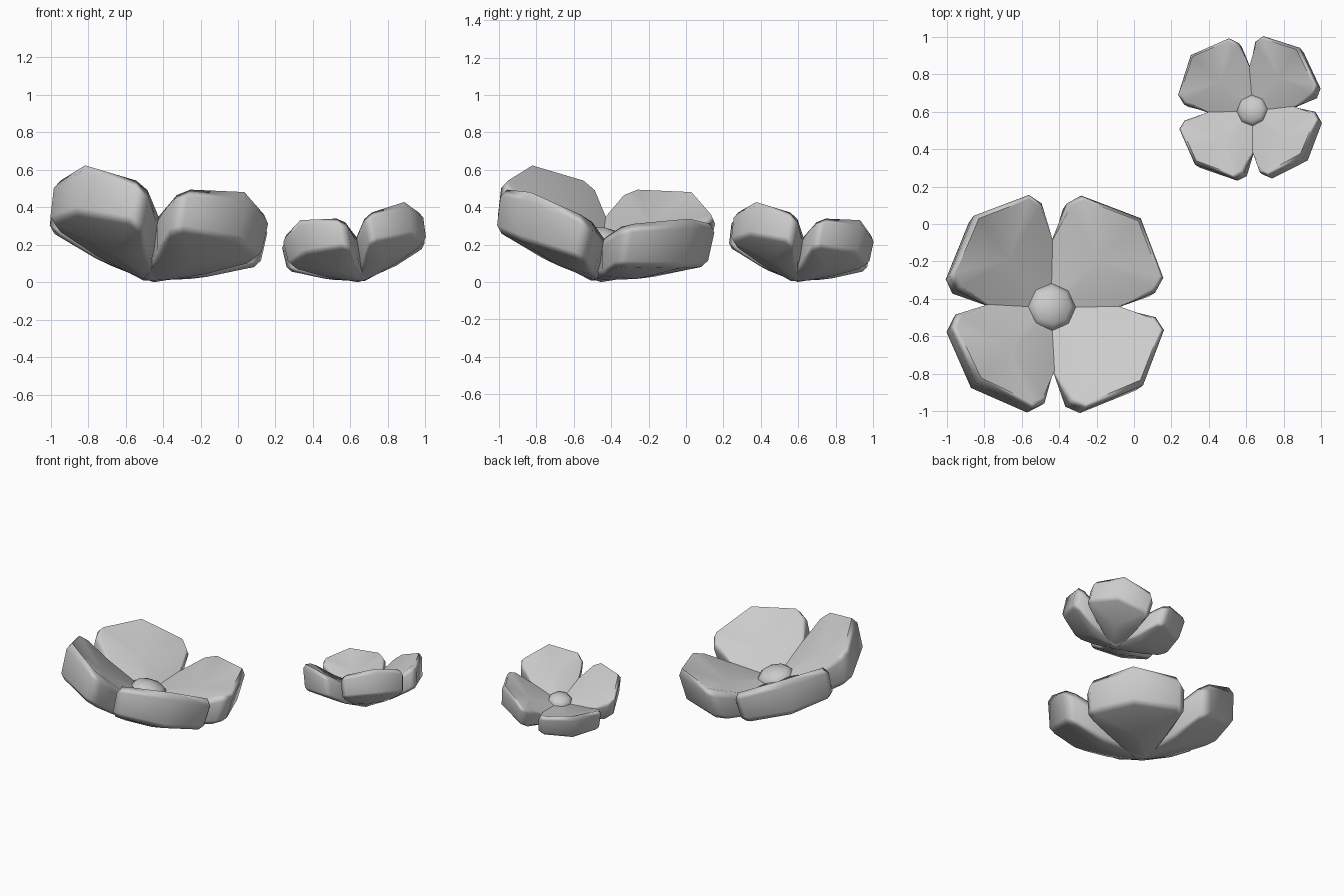
import bpy, bmesh, math
from mathutils import Matrix, Vector

if "Cube" in bpy.data.objects:
    bpy.data.objects.remove(bpy.data.objects["Cube"])

# petal half outline: radial u, half width v, top height, bottom height
HALF = [(0.0, 0.04, 0.21, 0.0), (0.25, 0.25, 0.29, 0.08),
        (0.43, 0.335, 0.395, 0.165), (0.51, 0.31, 0.43, 0.19)]
TIP = (0.64, 0.0, 0.485, 0.21)
OUTLINE = HALF + [TIP] + [(u, -v, t, b) for u, v, t, b in reversed(HALF)]


def inset(u, v, amount, waist):
    # pull a rim point toward the petal's middle, or narrow the inner waist
    if u < 0.3:
        return u, v * (waist if u > 0.1 else 1)
    d = Vector((0.3 - u, -v)).normalized() * amount
    return u + d.x, v + d.y


def add_petal(bm, angle):
    rot = Matrix.Rotation(angle, 4, 'Z')

    def loop(amount, waist, height):
        ring = []
        for u, v, t, b in OUTLINE:
            x, y = inset(u, v, amount, waist)
            ring.append(bm.verts.new(rot @ Vector((x, y, height(t, b)))))
        return ring

    rings = [loop(0.04, 0.72, lambda t, b: b),
             loop(0.008, 0.88, lambda t, b: b + 0.04),
             loop(0.0, 1.0, lambda t, b: t - 0.045),
             loop(0.03, 1.0, lambda t, b: t)]
    n = len(OUTLINE)
    for lo, hi in zip(rings, rings[1:]):
        for i in range(n):
            j = (i + 1) % n
            bm.faces.new((lo[i], lo[j], hi[j], hi[i]))
    # cupped top and sloping underside
    for ring, centre in ((rings[0], (0.3, 0, 0.08)), (rings[-1], (0.34, 0, 0.295))):
        c = bm.verts.new(rot @ Vector(centre))
        for i in range(n):
            bm.faces.new((ring[i], ring[(i + 1) % n], c))


def add_object(name, bm, matrix):
    bm.transform(matrix)
    bmesh.ops.recalc_face_normals(bm, faces=bm.faces)
    mesh = bpy.data.meshes.new(name)
    bm.to_mesh(mesh)
    bm.free()
    ob = bpy.data.objects.new(name, mesh)
    bpy.context.collection.objects.link(ob)
    bpy.ops.object.select_all(action='DESELECT')
    ob.select_set(True)
    bpy.context.view_layer.objects.active = ob
    bpy.ops.object.shade_smooth_by_angle(angle=math.radians(80))
    ob.modifiers.new("even_shading", 'WEIGHTED_NORMAL').keep_sharp = True
    return ob


def flower(name, x, y, scale, height, yaw, lean):
    tilt = Matrix.Rotation(math.radians(lean), 4, Vector((-1, 1, 0)))
    m = Matrix.Rotation(math.radians(yaw), 4, 'Z') @ tilt
    m = Matrix.Translation((x, y, 0)) @ m @ Matrix.Diagonal((scale, scale, height, 1))
    parts = []
    # four petals on the diagonals
    for k in range(4):
        bm = bmesh.new()
        add_petal(bm, math.radians(45 + 90 * k))
        parts.append(add_object(f"{name}_petal_{k + 1}", bm, m))
    # low octagonal dome in the middle
    bm = bmesh.new()
    rings = []
    for r, z in ((0.12, 0.12), (0.14, 0.225), (0.095, 0.27)):
        rings.append([bm.verts.new((r * math.cos(a), r * math.sin(a), z))
                      for a in (math.tau * i / 8 for i in range(8))])
    top = bm.verts.new((0, 0, 0.29))
    bm.faces.new(rings[0])
    for i in range(8):
        j = (i + 1) % 8
        for lo, hi in zip(rings, rings[1:]):
            bm.faces.new((lo[i], lo[j], hi[j], hi[i]))
        bm.faces.new((rings[-1][i], rings[-1][j], top))
    parts.append(add_object(f"{name}_centre", bm, m))
    # rest on the ground
    low = min(v.co.z for p in parts for v in p.data.vertices)
    for p in parts:
        p.data.transform(Matrix.Translation((0, 0, -low)))


flower("large_flower", -0.477, -0.482, 1.0, 1.0, 0, 13.5)
flower("small_flower", 0.66, 0.58, 0.655, 0.69, 93, 14)
